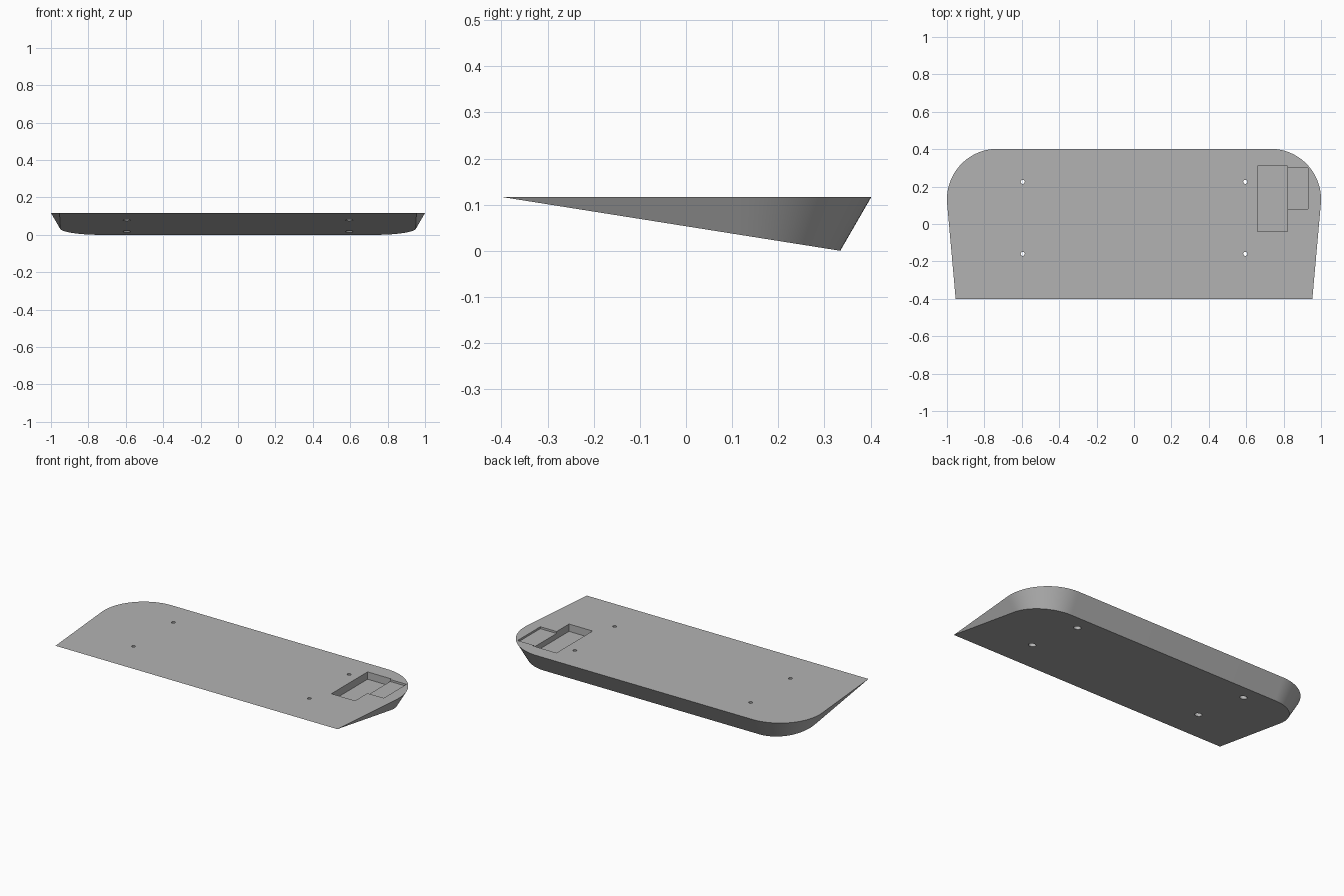
import bpy
import bmesh
from math import sin, cos, tan, radians

cube = bpy.data.objects.get("Cube")
if cube:
    bpy.data.objects.remove(cube, do_unlink=True)

HEIGHT, HALF_Y = 0.117, 0.402
RADIUS, CORNER_X = 0.27, 0.73      # rounded rear corners
SIDE = radians(5.1)                # inward lean of the ends towards the front
DRAFT = tan(radians(30))           # slope of the walls
SLOPE = HEIGHT / (2 * HALF_Y - DRAFT * HEIGHT)   # slope of the underside
STEPS = 28

grey = bpy.data.materials.new("plain_grey")
grey.use_nodes = True
grey.diffuse_color = (0.45, 0.45, 0.45, 1)
grey.node_tree.nodes["Principled BSDF"].inputs["Base Color"].default_value = grey.diffuse_color


def depth_at(y):
    """Thickness of the wedge at y."""
    return SLOPE * (y + HALF_Y)


def half_outline():
    """Points with outward normals, from front corner to rear edge, on +x."""
    cy = HALF_Y - RADIUS
    arc = []
    for i in range(STEPS + 1):
        a = -SIDE + (radians(90) + SIDE) * i / STEPS
        arc.append((CORNER_X + RADIUS * cos(a), cy + RADIUS * sin(a), cos(a), sin(a)))
    x, y, nx, ny = arc[0]
    return [(x - (y + HALF_Y) * tan(SIDE), -HALF_Y, nx, ny)] + arc


# Wedge body: flat top, drafted walls, slanted underside meeting at a sharp front edge
right_half = half_outline()
outline = right_half + [(-x, y, -nx, ny) for x, y, nx, ny in reversed(right_half)]
bm = bmesh.new()
top, bottom = [], []
for x, y, nx, ny in outline:
    v = bm.verts.new((x, y, HEIGHT))
    top.append(v)
    drop = depth_at(y) / (1 + SLOPE * ny * DRAFT)
    if drop < 1e-6:
        bottom.append(v)
    else:
        bottom.append(bm.verts.new((x - nx * DRAFT * drop, y - ny * DRAFT * drop, HEIGHT - drop)))
bm.faces.new(top)
bm.faces.new(bottom[::-1])
for i in range(len(top) - 1):
    ring = [top[i], bottom[i], bottom[i + 1], top[i + 1]]
    bm.faces.new(list(dict.fromkeys(ring)))
bmesh.ops.recalc_face_normals(bm, faces=bm.faces)
mesh = bpy.data.meshes.new("wedge_body")
bm.to_mesh(mesh)
bm.free()
body = bpy.data.objects.new("wedge_body", mesh)
bpy.context.collection.objects.link(body)
mesh.materials.append(grey)


def carve(cutter):
    """Subtract the cutter from the body and discard it."""
    cutter.hide_render = True
    cutter.data.materials.append(grey)
    mod = body.modifiers.new("cut", 'BOOLEAN')
    mod.operation, mod.solver, mod.object = 'DIFFERENCE', 'EXACT', cutter
    bpy.ops.object.select_all(action='DESELECT')
    bpy.context.view_layer.objects.active = body
    body.select_set(True)
    bpy.ops.object.modifier_apply(modifier=mod.name)
    bpy.data.objects.remove(cutter, do_unlink=True)


def pocket(x0, x1, y0, y1, depth):
    """Rectangular recess sunk into the top."""
    z0, z1 = HEIGHT - depth, HEIGHT + 0.05
    bpy.ops.mesh.primitive_cube_add(size=1, location=((x0 + x1) / 2, (y0 + y1) / 2, (z0 + z1) / 2))
    cutter = bpy.context.object
    cutter.scale = (x1 - x0, y1 - y0, z1 - z0)
    carve(cutter)


def bore(x, y, radius, z0, z1):
    """Vertical round hole."""
    bpy.ops.mesh.primitive_cylinder_add(vertices=32, radius=radius, depth=z1 - z0,
                                        location=(x, y, (z0 + z1) / 2))
    carve(bpy.context.object)


# Deep pocket with a shallow ledge opening into it
pocket(0.66, 0.82, -0.04, 0.31, 0.045)
pocket(0.80, 0.93, 0.08, 0.30, 0.012)

# Four screw holes, counterbored from below
for x in (-0.595, 0.595):
    for y in (-0.16, 0.225):
        under = HEIGHT - depth_at(y)
        bore(x, y, 0.011, -0.1, HEIGHT + 0.1)
        bore(x, y, 0.021, under - 0.1, under + 0.025)

# Smooth the rounded walls, keep edges crisp
bpy.ops.object.select_all(action='DESELECT')
bpy.context.view_layer.objects.active = body
body.select_set(True)
bpy.ops.object.shade_smooth_by_angle(angle=radians(25))
